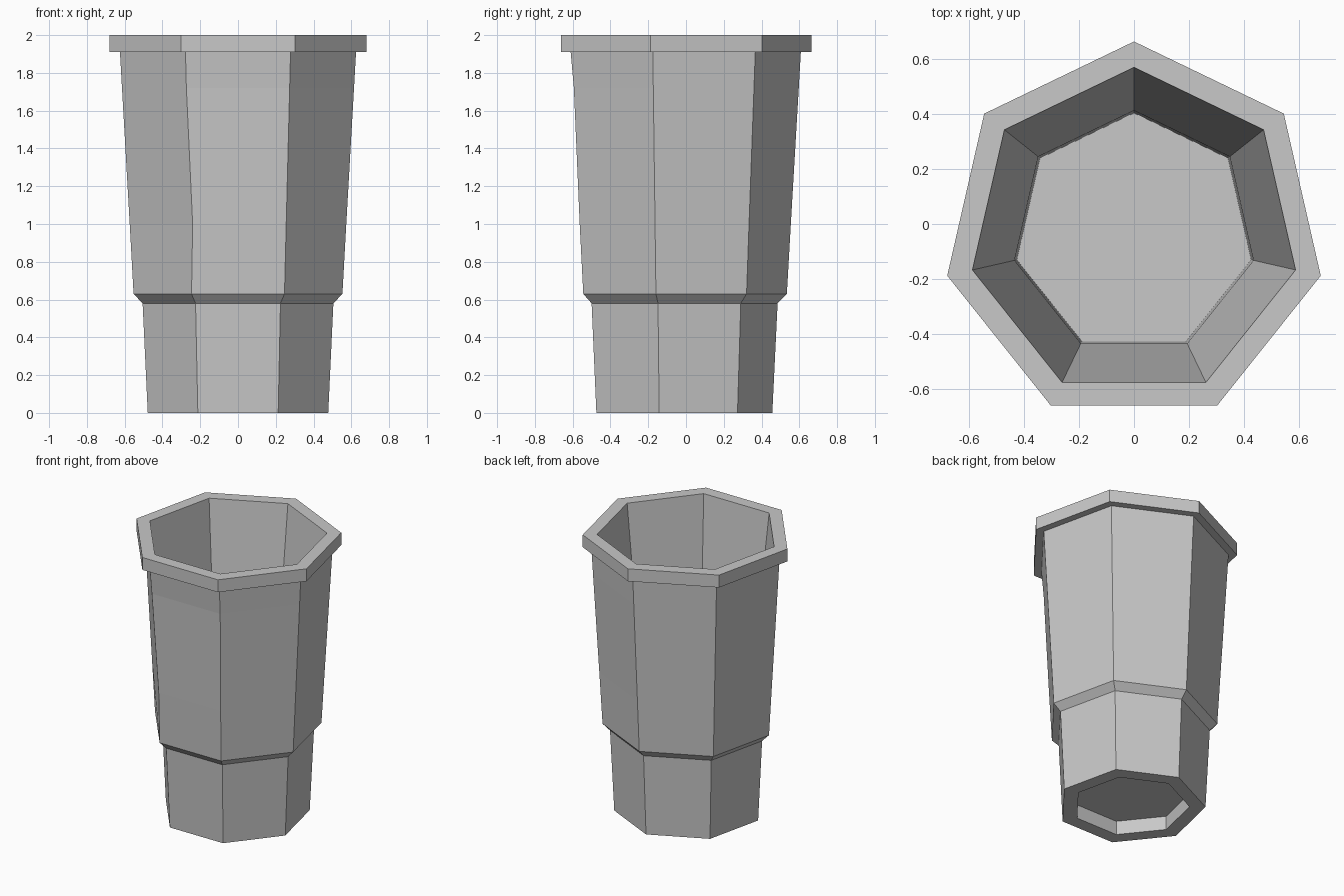
import bpy
import bmesh
from math import sin, cos, tau

SIDES = 7
CENTRE_Y = -0.033

old = bpy.data.objects.get("Cube")
if old:
    bpy.data.objects.remove(old, do_unlink=True)

grey = bpy.data.materials.new("plain grey")
grey.use_nodes = True
colour = (0.58, 0.58, 0.58, 1)
grey.diffuse_color = colour
grey.node_tree.nodes["Principled BSDF"].inputs["Base Color"].default_value = colour


def ring(bm, radius, z):
    """One seven-sided loop with a corner pointing to the back."""
    return [bm.verts.new((radius * sin(tau * i / SIDES),
                          CENTRE_Y + radius * cos(tau * i / SIDES), z))
            for i in range(SIDES)]


# Cross-section: recess under the base, outer wall, rim, inner wall, floor
profile = [
    (0.385, 0.10), (0.385, 0.0),
    (0.49, 0.0), (0.518, 0.58), (0.567, 0.63),
    (0.588, 1.0), (0.63, 1.72), (0.641, 1.91),
    (0.697, 1.91), (0.697, 2.0),
    (0.603, 2.0), (0.446, 0.60), (0.437, 0.15),
]
bm = bmesh.new()
loops = [ring(bm, r, z) for r, z in profile]
for low, high in zip(loops, loops[1:]):
    for i in range(SIDES):
        j = (i + 1) % SIDES
        bm.faces.new((low[i], low[j], high[j], high[i]))
bm.faces.new(loops[0])
bm.faces.new(loops[-1])

# Slight dents along the two front edges
for i in (3, 4):
    loops[6][i].co.y += 0.007
loops[5][4].co.x += 0.015

bmesh.ops.recalc_face_normals(bm, faces=bm.faces)
mesh = bpy.data.meshes.new("cup")
bm.to_mesh(mesh)
bm.free()
mesh.materials.append(grey)
cup = bpy.data.objects.new("cup", mesh)
bpy.context.collection.objects.link(cup)
